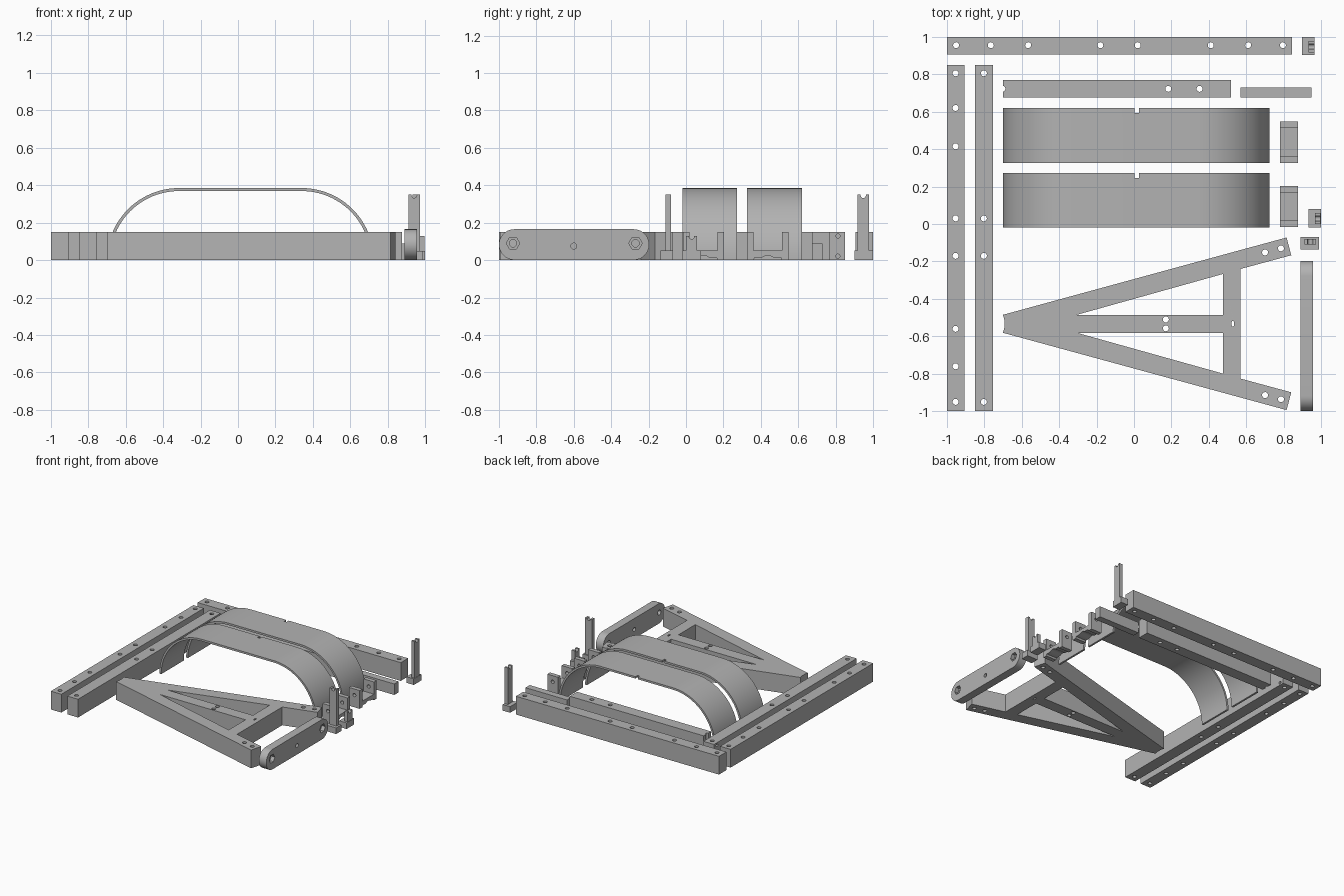
import bpy, bmesh, math
from mathutils import Matrix

if "Cube" in bpy.data.objects:
    bpy.data.objects.remove(bpy.data.objects["Cube"])

grey = bpy.data.materials.new("plain grey")
grey.diffuse_color = (0.45, 0.45, 0.45, 1)
grey.use_nodes = True
grey.node_tree.nodes["Principled BSDF"].inputs["Base Color"].default_value = grey.diffuse_color

# Local axes for extruding a 2D profile along each world axis
AXES = {
    "z": Matrix.Identity(4),                                                     # profile in x, y
    "x": Matrix(((0, 0, 1, 0), (1, 0, 0, 0), (0, 1, 0, 0), (0, 0, 0, 1))),       # profile in y, z
    "y": Matrix(((1, 0, 0, 0), (0, 0, -1, 0), (0, 1, 0, 0), (0, 0, 0, 1))),      # profile in x, z
}


def rect(a0, b0, a1, b1):
    return [(a0, b0), (a1, b0), (a1, b1), (a0, b1)]


def circle(a, b, r=0.016, n=20, start=0.0):
    return [(a + r * math.cos(start + math.tau * i / n),
             b + r * math.sin(start + math.tau * i / n)) for i in range(n)]


def extrude(name, axis, lo, hi, outline, holes=()):
    """Extrude a closed outline with holes from lo to hi along an axis."""
    curve = bpy.data.curves.new(name, "CURVE")
    curve.dimensions = "2D"
    curve.fill_mode = "BOTH"
    curve.extrude = (hi - lo) / 2
    for loop in [outline, *holes]:
        spline = curve.splines.new("POLY")
        spline.points.add(len(loop) - 1)
        for point, (a, b) in zip(spline.points, loop):
            point.co = (a, b, 0, 1)
        spline.use_cyclic_u = True
    temp = bpy.data.objects.new(name + " outline", curve)
    bpy.context.collection.objects.link(temp)
    bpy.context.view_layer.update()
    mesh = bpy.data.meshes.new_from_object(temp.evaluated_get(bpy.context.evaluated_depsgraph_get()))
    bpy.data.objects.remove(temp)

    mid = (lo + hi) / 2
    mesh.transform(AXES[axis] @ Matrix.Translation((0, 0, -mid if axis == "y" else mid)))
    bm = bmesh.new()
    bm.from_mesh(mesh)
    bmesh.ops.remove_doubles(bm, verts=bm.verts, dist=1e-5)
    bmesh.ops.recalc_face_normals(bm, faces=bm.faces)
    bm.to_mesh(mesh)
    bm.free()
    mesh.materials.clear()
    mesh.materials.append(grey)
    obj = bpy.data.objects.new(name, mesh)
    bpy.context.collection.objects.link(obj)
    return obj


def cut(obj, axis, lo, hi, outline):
    """Subtract an extruded outline from an object."""
    cutter = extrude("cutter", axis, lo, hi, outline)
    mod = obj.modifiers.new("cut", "BOOLEAN")
    mod.operation = "DIFFERENCE"
    mod.solver = "EXACT"
    mod.object = cutter
    bpy.context.view_layer.update()
    mesh = bpy.data.meshes.new_from_object(obj.evaluated_get(bpy.context.evaluated_depsgraph_get()))
    obj.modifiers.clear()
    obj.data = mesh
    bpy.data.objects.remove(cutter)


H = 0.15  # beam height

# Drilled beams
extrude("back_beam", "z", 0, H, rect(-1, 0.905, 0.845, 1),
        [circle(x, 0.955) for x in (-0.95, -0.765, -0.565, -0.18, 0.02, 0.41, 0.61, 0.795)])
extrude("outer_left_beam", "z", 0, H, rect(-1, -1, -0.905, 0.85),
        [circle(-0.953, y) for y in (0.805, 0.62, 0.415, 0.03, -0.17, -0.56, -0.76, -0.95)])
inner = extrude("inner_left_beam", "z", 0, H, rect(-0.85, -1, -0.753, 0.85),
                [circle(-0.802, y) for y in (0.805, 0.03, -0.17, -0.95)])
for z in (0.021, 0.129):
    cut(inner, "x", -0.9, -0.7, circle(0.812, z, 0.011, 16))
short = extrude("short_beam", "z", 0, H, rect(-0.7, 0.675, 0.517, 0.77),
                [circle(x, 0.722) for x in (0.183, 0.35)])
cut(short, "z", -0.1, 0.3, circle(-0.703, 0.722))
extrude("small_bar", "z", 0, 0.09, rect(0.57, 0.675, 0.947, 0.73))

# Triangular frame, mirrored about its centre line
CY = -0.533


def flip(loop):
    return [(x, 2 * CY - y) for x, y in reversed(loop)]


side = [(0.57, -0.24), (0.84, -0.167), (0.815, -0.072), (-0.7, -0.485), (-0.693, -0.51)]
gap = [(-0.305, -0.485), (0.475, -0.485), (0.475, -0.267)]
arm_holes = [circle(0.7, -0.152), circle(0.785, -0.13)]
extrude("triangle_frame", "z", 0, H, side + flip(side),
        [gap, flip(gap), *arm_holes, *map(flip, arm_holes),
         circle(0.17, -0.51), circle(0.17, -0.557),
         [(0.528 + (a - 0.528) * 0.45, b) for a, b in circle(0.528, CY)]])

# Curved arch bands, each with a locating slot in the back edge
R, T = 0.385, 0.016


def arch_line(r):
    right = [(0.34 + r * math.cos(i * math.pi / 48), r * math.sin(i * math.pi / 48)) for i in range(25)]
    left = [(-0.315 - (x - 0.34), z) for x, z in reversed(right)]
    return right + left


for i, (y0, y1) in enumerate(((-0.02, 0.273), (0.327, 0.62))):
    arch = extrude(f"arch_band_{i + 1}", "y", y0, y1, arch_line(R) + arch_line(R - T)[::-1])
    cut(arch, "z", 0.3, 0.5, rect(0.004, y1 - 0.028, 0.026, y1 + 0.05))

# U-shaped clips with ribbed undersides and cross-drilled walls
half = [(-0.11, 0), (-0.11, H), (-0.075, H), (-0.075, 0.05)]
ribs = [(0.075, 0), (0.07, 0.014), (0.03, 0.014), (0.012, 0.024)]
for i, yc in enumerate((0.093, 0.437)):
    upper = half + [(-y, z) for y, z in reversed(half)]
    lower = ribs + [(-y, z) for y, z in reversed(ribs)]
    clip = extrude(f"clip_{i + 1}", "x", 0.78, 0.877, [(yc + y, z) for y, z in upper + lower])
    cut(clip, "y", yc - 0.2, yc + 0.2, circle(0.828, 0.1, 0.014, 16))

# Rounded link with hexagonal nut pockets
rl, zl = 0.082, 0.083


def cap(yc, start):
    return [(yc + rl * math.cos(start + math.pi * i / 20), zl + rl * math.sin(start + math.pi * i / 20))
            for i in range(21)]


ends = (-0.925, -0.27)
link = extrude("rounded_link", "x", 0.89, 0.957, cap(-0.279, -math.pi / 2) + cap(-0.918, math.pi / 2),
               [circle(y, 0.09, 0.02) for y in ends] + [circle(-0.6, 0.075)])
for y in ends:
    cut(link, "x", 0.925, 1.0, circle(y, 0.09, 0.036, 6))


# Upright pins: a thin notched blade on a low foot
def notched(a0, a1, top):
    m = (a0 + a1) / 2
    dip = [(m + 0.014 * math.cos(t * math.pi / 8), top - 0.004 - 0.014 * math.sin(t * math.pi / 8))
           for t in range(9)]
    return ([(a0, 0.05), (a1, 0.05), (a1, top), (m + 0.014, top)] + dip
            + [(m - 0.014, top), (a0, top)])


extrude("front_pin_foot", "z", 0, 0.05, rect(0.89, -0.137, 0.988, -0.07))
extrude("front_pin_blade", "y", -0.11, -0.08, notched(0.91, 0.972, 0.35))
extrude("back_pin_foot", "z", 0, 0.05, rect(0.898, 0.902, 0.965, 1))
extrude("back_pin_blade", "x", 0.933, 0.963, notched(0.917, 0.978, 0.35))
extrude("short_pin_foot", "z", 0, 0.05, rect(0.933, -0.02, 1, 0.08))
extrude("short_pin_blade", "x", 0.967, 0.997, notched(0.0, 0.06, 0.13))

# Keep edges crisp while rounding curved faces
for obj in list(bpy.context.collection.objects):
    bpy.ops.object.select_all(action="DESELECT")
    obj.select_set(True)
    bpy.context.view_layer.objects.active = obj
    bpy.ops.object.shade_smooth_by_angle(angle=math.radians(30))
